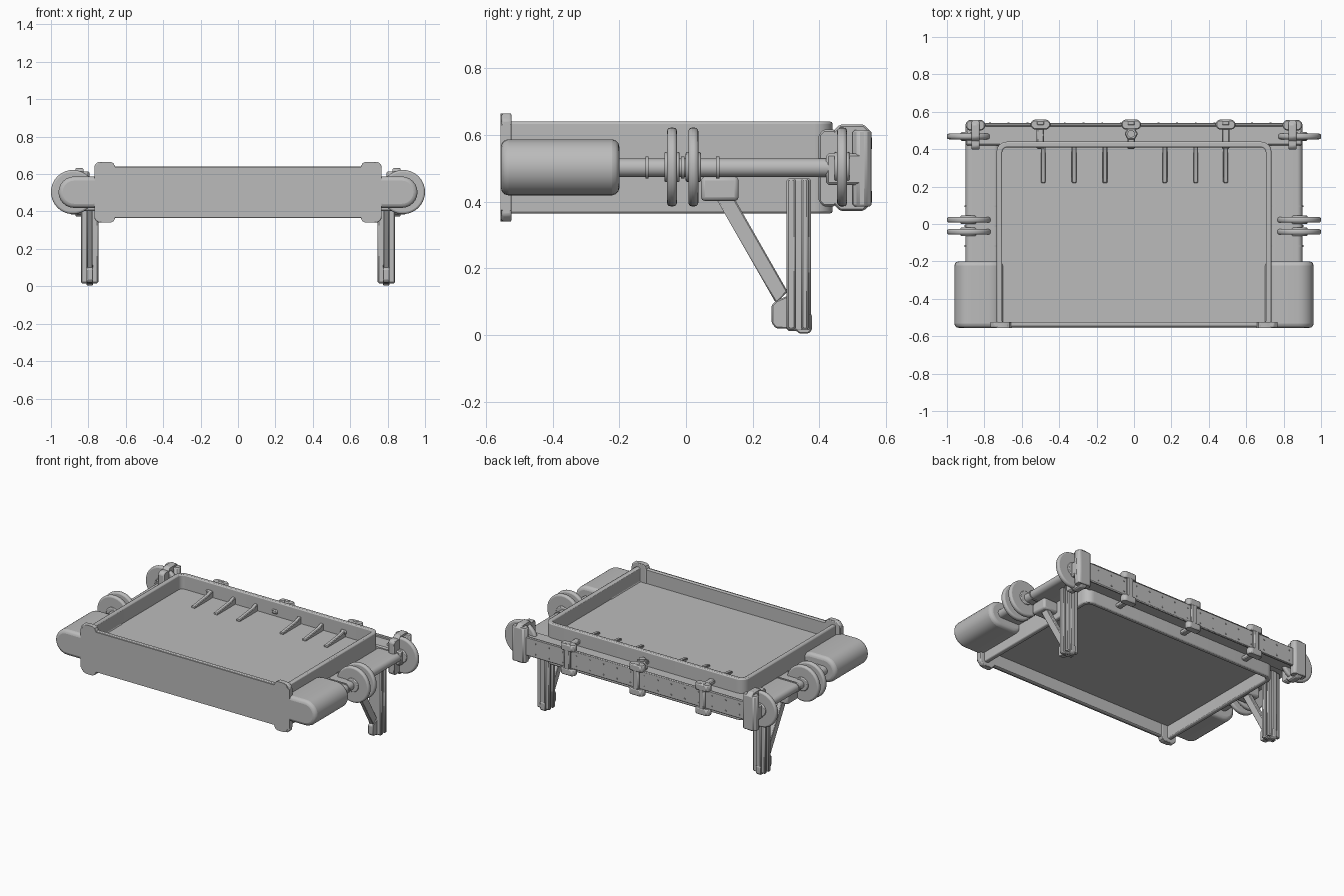
import bpy, bmesh, math
from mathutils import Vector

if "Cube" in bpy.data.objects:
    bpy.data.objects.remove(bpy.data.objects["Cube"])

grey = bpy.data.materials.new("plain grey")
grey.diffuse_color = (0.5, 0.5, 0.5, 1)
grey.use_nodes = True
grey.node_tree.nodes["Principled BSDF"].inputs["Base Color"].default_value = grey.diffuse_color


def finish(bm, name, bevel=0.0, segs=2, smooth=True):
    bmesh.ops.recalc_face_normals(bm, faces=bm.faces)
    me = bpy.data.meshes.new(name)
    bm.to_mesh(me)
    bm.free()
    me.materials.append(grey)
    ob = bpy.data.objects.new(name, me)
    bpy.context.collection.objects.link(ob)
    if bevel:
        m = ob.modifiers.new("bevel", "BEVEL")
        m.width, m.segments, m.limit_method = bevel, segs, "ANGLE"
        m.angle_limit = math.radians(40)
    if smooth:
        bpy.context.view_layer.objects.active = ob
        ob.select_set(True)
        bpy.ops.object.shade_smooth_by_angle(angle=math.radians(35))
        ob.select_set(False)
    return ob


def place(axis, a, b, c):
    """2D profile point (a, b) at depth c along an axis"""
    return {"x": (c, a, b), "y": (a, c, b), "z": (a, b, c)}[axis]


def prism(name, pts, axis, c0, c1, bevel=0.0, segs=2):
    bm = bmesh.new()
    lo = [bm.verts.new(place(axis, a, b, c0)) for a, b in pts]
    hi = [bm.verts.new(place(axis, a, b, c1)) for a, b in pts]
    n = len(pts)
    bm.faces.new(lo)
    bm.faces.new(hi)
    for i in range(n):
        j = (i + 1) % n
        bm.faces.new((lo[i], lo[j], hi[j], hi[i]))
    return finish(bm, name, bevel, segs)


def box(name, x, y, z, bevel=0.0, segs=1):
    pts = [(x[0], y[0]), (x[1], y[0]), (x[1], y[1]), (x[0], y[1])]
    return prism(name, pts, "z", z[0], z[1], bevel, segs)


def circle(cx, cy, r, n=32):
    return [(cx + r * math.cos(2 * math.pi * i / n), cy + r * math.sin(2 * math.pi * i / n)) for i in range(n)]


def capsule(x0, x1, zc, r, n=12):
    """stadium outline from x0 to x1"""
    right = [(x1 - r + r * math.cos(t), zc + r * math.sin(t))
             for t in (-math.pi / 2 + math.pi * i / n for i in range(n + 1))]
    left = [(x0 + x1 - a, 2 * zc - b) for a, b in right]
    return right + left


def chamfer_rect(a0, a1, b0, b1, c):
    return [(a0 + c, b0), (a1 - c, b0), (a1, b0 + c), (a1, b1 - c),
            (a1 - c, b1), (a0 + c, b1), (a0, b1 - c), (a0, b0 + c)]


def tray_outline(w, y0, y1, r, n=6):
    """square front corners, rounded back corners"""
    pts = [(-w, y0), (w, y0)]
    for cx, start in ((w - r, 0), (-w + r, math.pi / 2)):
        for i in range(n + 1):
            t = start + math.pi / 2 * i / n
            pts.append((cx + r * math.cos(t), y1 - r + r * math.sin(t)))
    return pts


# Tray wall: ring between two outlines
bm = bmesh.new()
outer = tray_outline(0.735, -0.55, 0.44, 0.055)
inner = tray_outline(0.705, -0.525, 0.41, 0.03)
loops = [[bm.verts.new((x, y, z)) for x, y in o]
         for o, z in ((outer, 0.365), (outer, 0.64), (inner, 0.64), (inner, 0.365))]
for k in range(4):
    A, B = loops[k], loops[(k + 1) % 4]
    for i in range(len(A)):
        j = (i + 1) % len(A)
        bm.faces.new((A[i], A[j], B[j], B[i]))
finish(bm, "tray_wall", 0.007)

# Tray floor
prism("tray_floor", tray_outline(0.71, -0.53, 0.415, 0.03), "z", 0.45, 0.545)

# Front plate with corner ears
half = [(0.655, 0.37), (0.665, 0.348), (0.68, 0.34), (0.725, 0.34), (0.745, 0.348), (0.752, 0.365),
        (0.768, 0.375), (0.768, 0.63), (0.752, 0.64), (0.745, 0.657), (0.725, 0.665),
        (0.68, 0.665), (0.665, 0.657), (0.655, 0.635)]
prism("front_plate", half + [(-x, z) for x, z in reversed(half)], "y", -0.557, -0.525)
for s in (-1, 1):
    prism("corner_ear", [(s * x, z) for x, z in chamfer_rect(0.657, 0.768, 0.34, 0.665, 0.02)],
          "y", -0.553, -0.523, 0.006)

# Support ribs on the tray floor
for x in (-0.485, -0.32, -0.155, 0.165, 0.33, 0.49):
    prism("floor_rib", [(0.22, 0.54), (0.415, 0.54), (0.415, 0.59), (0.37, 0.575), (0.22, 0.556)],
          "x", x - 0.013, x + 0.013, 0.004, 1)

# Rear beam
box("rear_beam", (-0.9, 0.9), (0.42, 0.53), (0.45, 0.545), 0.008)
box("rear_beam_plate", (-0.9, 0.9), (0.522, 0.54), (0.435, 0.56), 0.005)
for i in range(-8, 9):
    for z in (0.46, 0.53):
        prism("rear_rivet", circle(i * 0.1 + 0.03, z, 0.005, 8), "y", 0.535, 0.544)

# Clamps around the rear beam
for x in (-0.5, -0.015, 0.49):
    box("clamp_strap", (x - 0.022, x + 0.022), (0.525, 0.555), (0.40, 0.6), 0.007)
    for z in (0.575, 0.415):
        box("clamp_arm", (x - 0.02, x + 0.02), (0.40, 0.55), (z - 0.014, z + 0.014), 0.006)
        prism("clamp_head", chamfer_rect(x - 0.053, x + 0.053, 0.505, 0.558, 0.016),
              "z", z - 0.022, z + 0.022, 0.006, 1)
prism("center_bolt", circle(-0.015, 0.482, 0.036, 6), "z", 0.54, 0.6, 0.005, 1)
prism("center_bolt_tip", circle(-0.015, 0.482, 0.02, 16), "z", 0.6, 0.612)

for s in (-1, 1):
    # Side pods
    prism("side_pod", [(s * x, z) for x, z in capsule(0.69, 0.96, 0.503, 0.084)], "y", -0.555, -0.2, 0.022, 3)

    # Side rail with collars
    prism("side_rail", [(s * x, z) for x, z in capsule(0.72, 0.9, 0.502, 0.028)], "y", -0.22, 0.5)
    for y in (-0.117, -0.01, 0.095):
        prism("rail_collar", [(s * x, z) for x, z in capsule(0.72, 0.905, 0.502, 0.033)],
              "y", y - 0.005, y + 0.005)

    # Wheel discs
    for y, r in ((-0.042, 0.118), (0.022, 0.118), (0.468, 0.118)):
        prism("wheel_disc", circle(s * 0.882, 0.504, r, 40), "y", y - 0.015, y + 0.015, 0.011, 3)
        prism("wheel_hub", circle(s * 0.882, 0.504, 0.045, 24), "y", y - 0.023, y + 0.023, 0.005)

    # End clamps on the rear beam
    x0, x1 = sorted((s * 0.825, s * 0.87))
    prism("end_clamp", chamfer_rect(0.44, 0.555, 0.372, 0.632, 0.022), "x", x0, x1, 0.006, 1)
    prism("end_clamp_arm", chamfer_rect(0.398, 0.46, 0.385, 0.617, 0.015), "x", x0, x1, 0.006, 1)
    prism("end_clamp_head", chamfer_rect(min(s * 0.795, s * 0.9), max(s * 0.795, s * 0.9), 0.5, 0.556, 0.016),
          "z", 0.385, 0.615, 0.006, 1)

    # Legs: ribbed post
    c = s * 0.793
    box("leg_post", (c - 0.02, c + 0.02), (0.302, 0.375), (0.012, 0.47), 0.006)
    for y0, y1 in ((0.302, 0.33), (0.345, 0.368)):
        box("leg_flange", (c - 0.046, c + 0.046), (y0, y1), (0.016, 0.47), 0.006)
    prism("leg_foot", [(0.257, 0.035), (0.27, 0.02), (0.325, 0.018), (0.34, 0.004), (0.367, 0.004),
                       (0.378, 0.015), (0.378, 0.06), (0.31, 0.12), (0.27, 0.103), (0.257, 0.09)],
          "x", c - 0.018, c + 0.018, 0.004, 1)
    # Diagonal brace and its block
    prism("leg_brace", [(0.09, 0.41), (0.145, 0.41), (0.305, 0.13), (0.27, 0.095)],
          "x", c - 0.016, c + 0.016, 0.004, 1)
    box("brace_block", (c - 0.065, c + 0.045), (0.045, 0.158), (0.402, 0.475), 0.012, 2)
